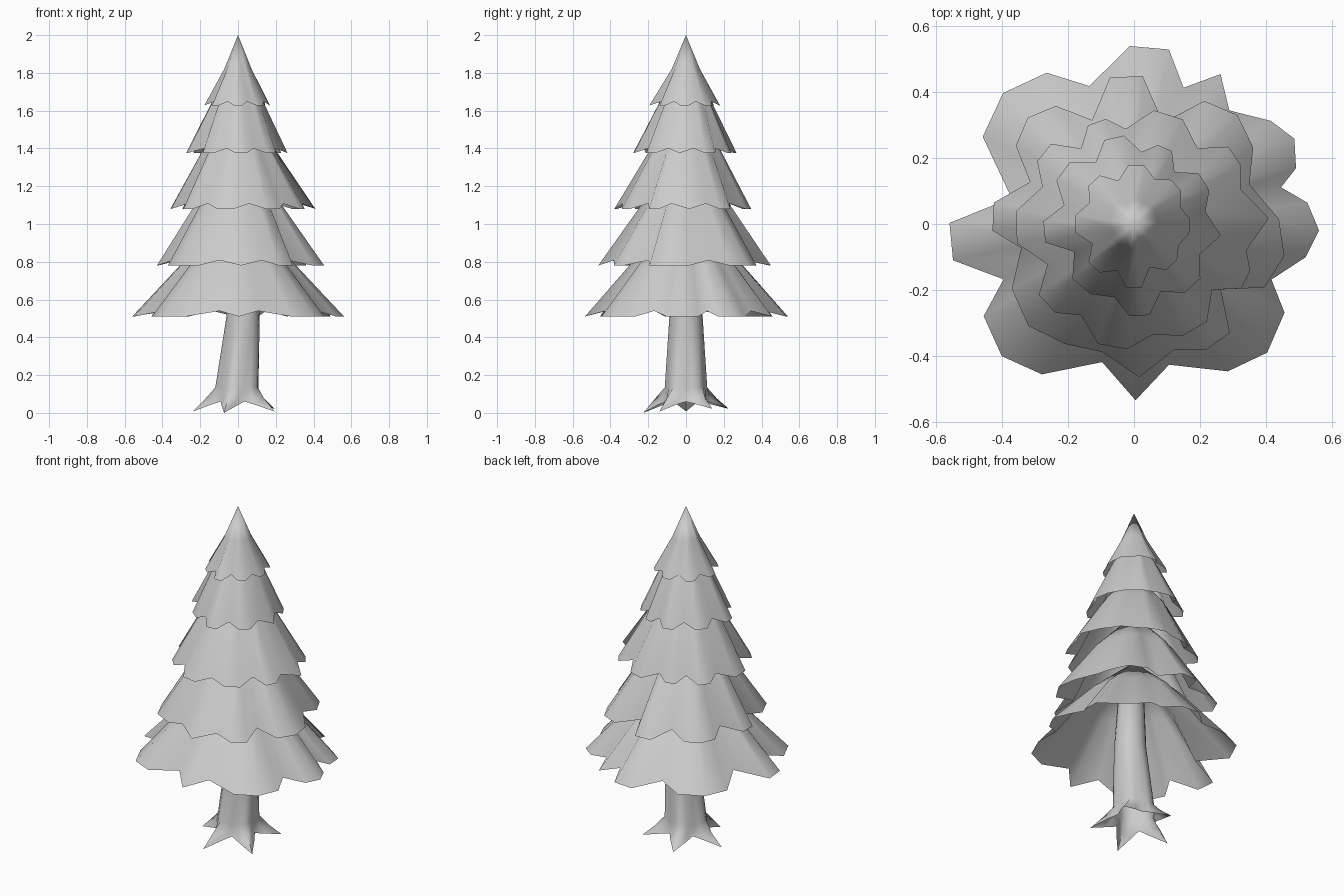
import bpy
import bmesh
from math import cos, sin, pi, radians

if "Cube" in bpy.data.objects:
    bpy.data.objects.remove(bpy.data.objects["Cube"], do_unlink=True)

grey = bpy.data.materials.new("plain_grey")
grey.use_nodes = True
grey.diffuse_color = (0.6, 0.6, 0.6, 1)
grey.node_tree.nodes["Principled BSDF"].inputs["Base Color"].default_value = (0.6, 0.6, 0.6, 1)


def polar(angle, radius, z, shift=0.0):
    return (radius * cos(angle) + shift, radius * sin(angle), z)


def build_loft(name, rings, apex):
    """Skin a stack of equal rings and close it at the apex; the foot stays open."""
    bm = bmesh.new()
    loops = [[bm.verts.new(p) for p in ring] for ring in rings]
    count = len(loops[0])
    for low, high in zip(loops, loops[1:]):
        for i in range(count):
            j = (i + 1) % count
            bm.faces.new((low[i], low[j], high[j], high[i]))
    centre = bm.verts.new(apex)
    for i in range(count):
        bm.faces.new((loops[-1][i], loops[-1][(i + 1) % count], centre))
    mesh = bpy.data.meshes.new(name)
    bm.to_mesh(mesh)
    bm.free()
    mesh.materials.append(grey)
    obj = bpy.data.objects.new(name, mesh)
    bpy.context.collection.objects.link(obj)
    bpy.ops.object.select_all(action="DESELECT")
    bpy.context.view_layer.objects.active = obj
    obj.select_set(True)
    bpy.ops.object.shade_smooth_by_angle(angle=radians(85))


def lobed_rim(lobes):
    """Turn lobes (notch angle, notch radius, tip radius, tips, optional lean) into rim points."""
    rim = []
    for i, (start, notch, tip, tips, *lean) in enumerate(lobes):
        end = lobes[(i + 1) % len(lobes)][0]
        span = (end - start) % 360
        rim.append((radians(start), notch, True))
        for k in range(1, tips + 1):
            bulge = 1.06 if tips == 3 and k == 2 else 1.0
            angle = start + span * k / (tips + 1) + sum(lean)
            rim.append((radians(angle), tip * bulge, False))
    return rim


def build_tier(name, rim_z, mid_z, mid_r, top_z, lift, lobes):
    """Open skirt of needles: lobed rim, softer middle ring, pointed top."""
    rim = lobed_rim(lobes)
    mean = sum(r for _, r, _ in rim) / len(rim)
    edge = [polar(a, r, rim_z + lift * notch) for a, r, notch in rim]
    middle = [polar(a, mid_r * (0.6 + 0.4 * r / mean), mid_z) for a, r, _ in rim]
    build_loft(name, [edge, middle], (0, 0, top_z))


# Needle tiers, from the ground up
build_tier("lowest_tier", 0.51, 0.82, 0.26, 1.06, 0.03, [
    (14, .46, .52, 3, -4), (50, .45, .525, 1), (70, .44, .54, 2, -4),
    (108, .44, .53, 3, -3), (168, .38, .56, 2), (203, .43, .535, 3, -5),
    (257, .43, .535, 1), (284, .44, .53, 3, 5), (338, .45, .53, 3, 2)])
build_tier("second_tier", 0.78, 1.11, 0.22, 1.36, 0.028, [
    (19, .37, .43, 3), (74, .32, .45, 2), (112, .34, .43, 3),
    (158, .34, .43, 2, 2), (192, .35, .42, 3), (256, .40, .465, 1),
    (288, .40, .44, 2), (323, .33, .44, 3, -3)])
build_tier("third_tier", 1.08, 1.40, 0.18, 1.62, 0.028, [
    (18, .34, .37, 2), (50, .30, .35, 2), (95, .29, .33, 2),
    (125, .28, .35, 2), (158, .30, .36, 2), (205, .29, .36, 2),
    (240, .32, .38, 2), (280, .34, .37, 2), (320, .31, .38, 2),
    (347, .35, .41, 1)])
build_tier("fourth_tier", 1.375, 1.66, 0.125, 1.84, 0.025, [
    (10, .22, .25, 2), (52, .20, .25, 2), (84, .22, .27, 2),
    (122, .22, .27, 2), (165, .22, .275, 2), (205, .20, .25, 2),
    (255, .23, .28, 2), (292, .22, .26, 2), (335, .22, .265, 1)])
build_tier("top_tier", 1.628, 1.82, 0.072, 2.0, 0.02, [
    (20, .15, .175, 2), (65, .15, .18, 2), (110, .14, .18, 2),
    (155, .15, .18, 2), (205, .14, .18, 2), (250, .15, .195, 2),
    (290, .14, .17, 2), (335, .15, .17, 2)])

# Trunk with five flared roots: tip, shoulder, valley, shoulder around each root
ROOTS, STEPS = 5, 4
foot, flare, collar, neck, crown = [], [], [], [], []
for i in range(ROOTS * STEPS):
    a = radians(36) + 2 * pi * i / (ROOTS * STEPS)
    reach = (1.0, 0.3, 0.0, 0.3)[i % STEPS]
    tip_z = 0.012 * (1 + cos(a - radians(72)))
    foot.append(polar(a, 0.112 + 0.126 * reach, 0.06 + (tip_z - 0.06) * reach))
    flare.append(polar(a, 0.108 + 0.062 * reach, 0.078))
    collar.append(polar(a, 0.11 + 0.008 * reach, 0.135, -0.002))
    neck.append(polar(a, 0.088, 0.51, 0.027))
    crown.append(polar(a, 0.07, 0.85, 0.02))
build_loft("trunk", [foot, flare, collar, neck, crown], (0.02, 0, 0.9))
